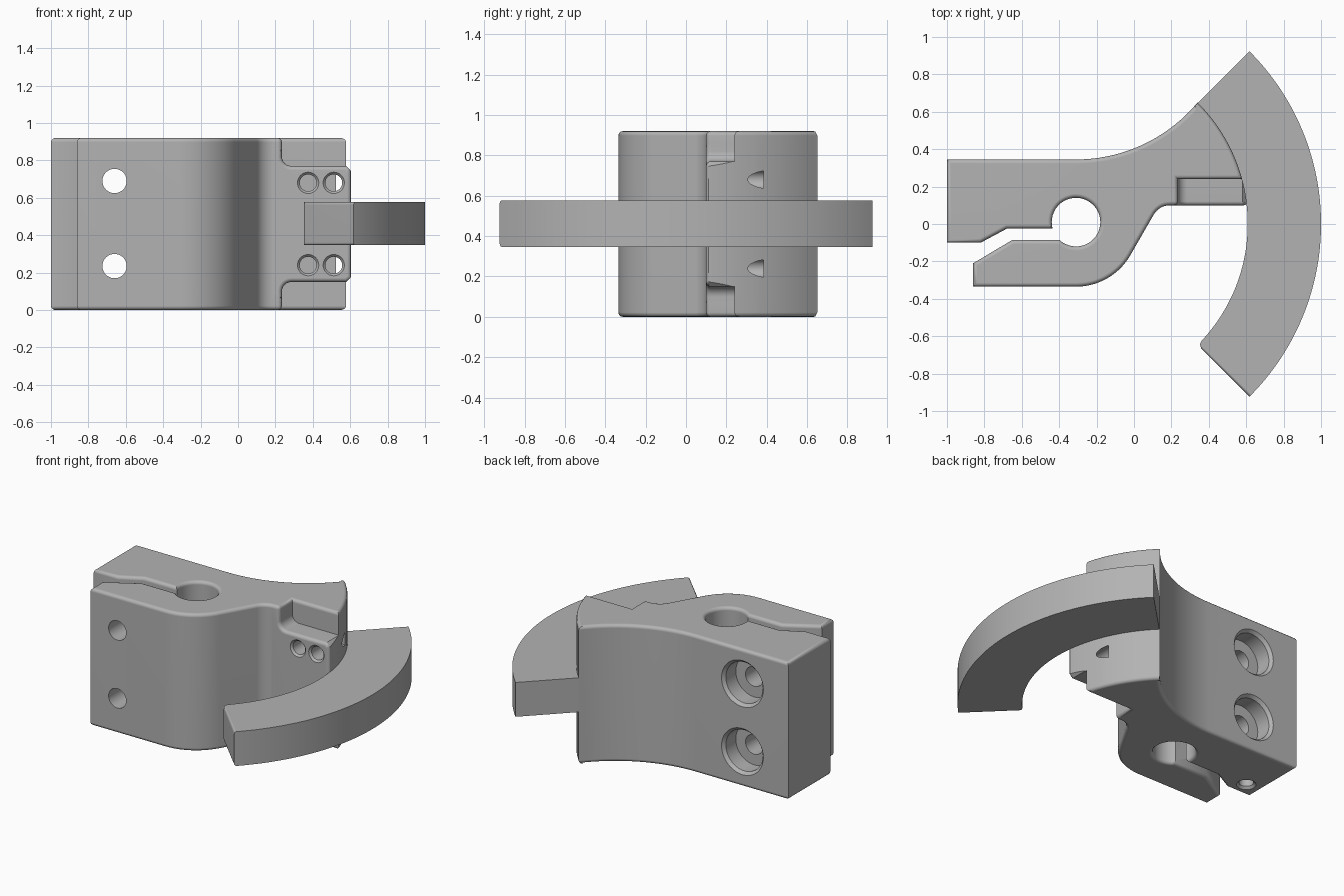
import bpy, bmesh, math
from mathutils import Vector, Matrix

old = bpy.data.objects.get("Cube")
if old:
    bpy.data.objects.remove(old, do_unlink=True)

HEIGHT = 0.92
PIVOT = (-0.305, 0.0)      # shared centre of the curved rail
R_IN, R_OUT = 0.915, 1.305

grey = bpy.data.materials.new("plain grey")
grey.use_nodes = True
grey.diffuse_color = (0.45, 0.45, 0.45, 1)
grey.node_tree.nodes["Principled BSDF"].inputs["Base Color"].default_value = (0.45, 0.45, 0.45, 1)


def arc(cx, cy, r, a0, a1, n):
    angles = [math.radians(a0 + (a1 - a0) * i / n) for i in range(n + 1)]
    return [(cx + r * math.cos(a), cy + r * math.sin(a)) for a in angles]


def finish(bm, name):
    bmesh.ops.recalc_face_normals(bm, faces=bm.faces)
    mesh = bpy.data.meshes.new(name)
    bm.to_mesh(mesh)
    bm.free()
    mesh.materials.append(grey)
    ob = bpy.data.objects.new(name, mesh)
    bpy.context.collection.objects.link(ob)
    return ob


def prism(name, outline, lo, hi, width, rule, to_world=Matrix()):
    """Extrude an outline and round the edges chosen by the rule."""
    bm = bmesh.new()
    base = bm.faces.new([bm.verts.new((x, y, lo)) for x, y in outline])
    ext = bmesh.ops.extrude_face_region(bm, geom=[base])
    top = [g for g in ext["geom"] if isinstance(g, bmesh.types.BMVert)]
    bmesh.ops.translate(bm, verts=top, vec=(0, 0, hi - lo))
    edges = [e for e in bm.edges if rule(e.verts[0].co, e.verts[1].co)]
    if edges:
        bmesh.ops.bevel(bm, geom=edges, offset=width, segments=3, profile=0.5,
                        affect='EDGES', clamp_overlap=False)
    bm.transform(to_world)
    return finish(bm, name)


def drill(x, z, steps, spin=Matrix()):
    """Stepped round cutter along y, given as (radius, y) pairs."""
    bm = bmesh.new()
    rings = [[bm.verts.new((px, y, pz)) for px, pz in arc(x, z, r, 0, 360, 40)[:-1]]
             for r, y in steps]
    for a, b in zip(rings, rings[1:]):
        for i in range(len(a)):
            j = (i + 1) % len(a)
            bm.faces.new((a[i], a[j], b[j], b[i]))
    bm.faces.new(rings[0])
    bm.faces.new(rings[-1])
    bm.transform(spin)
    ob = finish(bm, "drill_cutter")
    ob.hide_render = True
    return ob


def combine(ob, tool, operation):
    bpy.ops.object.select_all(action='DESELECT')
    bpy.context.view_layer.objects.active = ob
    ob.select_set(True)
    mod = ob.modifiers.new("cut", 'BOOLEAN')
    mod.operation, mod.object, mod.solver = operation, tool, 'EXACT'
    bpy.ops.object.modifier_apply(modifier=mod.name)
    bpy.data.objects.remove(tool, do_unlink=True)


def smooth(ob):
    bpy.ops.object.select_all(action='DESELECT')
    bpy.context.view_layer.objects.active = ob
    ob.select_set(True)
    bpy.ops.object.shade_smooth_by_angle(angle=math.radians(35))
    mod = ob.modifiers.new("even shading", 'WEIGHTED_NORMAL')
    mod.keep_sharp = True


# Clamp body: split jaws, rod hole, curved neck and curved mounting face
outline = [(-1, 0.345), (-1, -0.1), (-0.82, -0.1), (-0.68, -0.025)]
outline += arc(-0.31, 0.01, 0.13, 195.6, -133, 40)
outline += [(-0.65, -0.085), (-0.86, -0.21), (-0.86, -0.335)]
outline += arc(-0.31, 0, 0.335, -90, -30, 14)
outline += arc(0.192, 0, 0.1, 150, 90, 8)
outline += [(0.235, 0.1), (0.235, 0.24)]
outline += arc(*PIVOT, R_IN, 15.2, 45, 14)
outline += arc(-0.31, 1.19, 0.845, -39.7, -90, 18)


def rim_or_shoulder(a, b):
    shoulder = all((v.xy - Vector((0.235, 0.1))).length < 0.001 for v in (a, b))
    return abs(a.z - b.z) < 0.001 or shoulder


body = prism("clamp_body", outline, 0, HEIGHT, 0.022, rim_or_shoulder)

# Screw tab, lower than the body, flaring into it at top and bottom
half = [(0.605, 0.285), (0.58, 0.31)] + arc(0.285, 0.36, 0.05, 270, 180, 6)
half += [(0.235, 0.4), (0.16, 0.4)]
mid = HEIGHT / 2
profile = [(x, mid + d) for x, d in half] + [(x, mid - d) for x, d in reversed(half)]
# Profile plane (x, z) extruded backwards along y
to_xz = Matrix(((1, 0, 0, 0), (0, 0, 1, 0), (0, 1, 0, 0), (0, 0, 0, 1)))
tab = prism("screw_tab", profile, 0.099, 0.26, 0.022,
            lambda a, b: max(a.z, b.z) < 0.1, to_xz)
trim = prism("tab_trim", arc(*PIVOT, R_IN, 0, 360, 180)[:-1], -0.1, 1.1, 0, lambda a, b: False)
combine(tab, trim, 'INTERSECT')
combine(body, tab, 'UNION')

# Counterbored clamp holes and blind screw holes
for z in (0.235, 0.69):
    combine(body, drill(-0.66, z, [(0.155, 0.4), (0.155, 0.345), (0.137, 0.325),
                                   (0.137, 0.22), (0.065, 0.22), (0.065, -0.45)]), 'DIFFERENCE')
for z in (0.24, 0.68):
    for x in (0.375, 0.512):
        combine(body, drill(x, z, [(0.057, 0.02), (0.057, 0.099), (0.045, 0.112),
                                   (0.045, 0.385)]), 'DIFFERENCE')

# Small blind hole in the underside of the back jaw
upright = Matrix.Rotation(math.radians(90), 4, 'X')
combine(body, drill(-0.89, 0.0, [(0.06, -0.05), (0.06, 0), (0.045, 0.015), (0.045, 0.2)],
                    upright), 'DIFFERENCE')
smooth(body)

# Curved rail, with a rounded free end
def polar(r, angle):
    return arc(*PIVOT, r, angle, angle, 1)[0]


ring = arc(*PIVOT, R_OUT, -45, 45, 72)
ring += arc(*PIVOT, R_IN - 0.002, 45, -43, 60)
ring += [polar(R_IN + 0.005, -44.4), polar(R_IN + 0.025, -45)]


def free_end(a, b):
    def at_end(v):
        return abs((v.x - PIVOT[0]) + v.y) < 0.001 and v.y < 0
    return at_end(a) and at_end(b) and abs(a.z - b.z) < 0.001


rail = prism("curved_rail", ring, 0.347, 0.577, 0.015, free_end)
smooth(rail)
